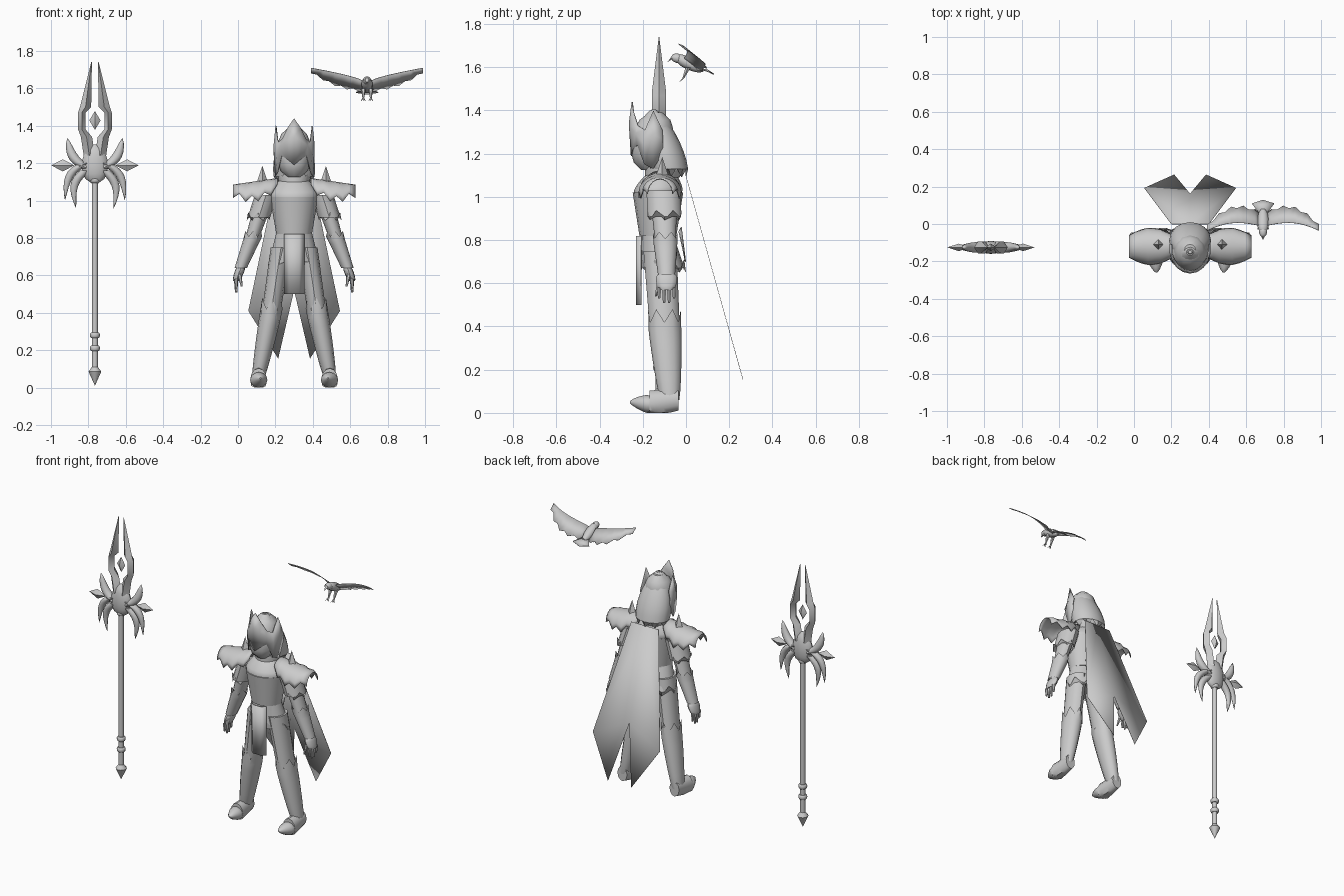
import bpy, bmesh
from math import sin, cos, pi, sqrt, radians
from mathutils import Vector

default_cube = bpy.data.objects.get("Cube")
if default_cube:
    bpy.data.objects.remove(default_cube)

grey = (.6, .6, .6, 1)
material = bpy.data.materials.new("plain grey")
material.use_nodes = True
material.diffuse_color = grey
material.node_tree.nodes["Principled BSDF"].inputs["Base Color"].default_value = grey

# Centres of the three groups
man = Vector((.3, -.12, 0))
spear = Vector((-.765, -.125, 0))
bird = Vector((.69, 0, 1.62))


def finish(name, place, bm, angle=40):
    """Make the object; a part lying on one side of its group is mirrored."""
    bmesh.ops.remove_doubles(bm, verts=bm.verts, dist=.0005)
    bmesh.ops.recalc_face_normals(bm, faces=bm.faces)
    one_sided = min(vert.co.x for vert in bm.verts) > -.0001
    mesh = bpy.data.meshes.new(name)
    bm.to_mesh(mesh)
    bm.free()
    mesh.materials.append(material)
    part = bpy.data.objects.new(name, mesh)
    part.location = place
    bpy.context.collection.objects.link(part)
    bpy.ops.object.select_all(action='DESELECT')
    part.select_set(True)
    bpy.context.view_layer.objects.active = part
    bpy.ops.object.shade_smooth_by_angle(angle=radians(angle))
    if one_sided:
        part.modifiers.new("other side", 'MIRROR')
    return part


def skin(bm, rows):
    for low, high in zip(rows, rows[1:]):
        for i in range(len(low) - 1):
            bm.faces.new((low[i], low[i + 1], high[i + 1], high[i]))


def sheet(name, place, rows, thick=.005):
    bm = bmesh.new()
    skin(bm, [[bm.verts.new(point) for point in row] for row in rows])
    part = finish(name, place, bm)
    part.modifiers.new("thickness", 'SOLIDIFY').thickness = thick


def loft(name, place, rings, sides=12, along_y=False, jag=0):
    """Skin elliptic rings (centre, width, depth); jag zigzags the open last ring."""
    bm = bmesh.new()
    rows = []
    for centre, width, depth in rings:
        row = []
        for i in range(sides):
            across, over = width * cos(2 * pi * i / sides), depth * sin(2 * pi * i / sides)
            point = centre + Vector((across, 0, over) if along_y else (across, over, 0))
            if jag and centre is rings[-1][0]:
                point.z += jag * (i % 2)
            if point.z + place.z < 0:
                point.z = 0
            row.append(bm.verts.new(point))
        rows.append(row + row[:1])
    skin(bm, rows)
    if not jag:
        bm.faces.new(rows[0][:-1])
        bm.faces.new(rows[-1][:-1])
    finish(name, place, bm)


def limb(name, place, start, end, thick, thin, bulge=0, flat=1, bend=(0, 0, 0), sides=12, jag=0):
    """Tapering, swelling and bending tube from start to end."""
    start, end, bend = Vector(start), Vector(end), Vector(bend)
    run = end - start
    rings = []
    steps = 8
    for i in range(steps + 1):
        t = i / steps
        swell = max(sin(pi * t), 0)
        radius = thick + (thin - thick) * t + bulge * sqrt(swell)
        rings.append((start + run * t + bend * swell, radius, radius * flat))
    loft(name, place, rings, sides, abs(run.y) > abs(run.z), jag)


def gem(name, place, x, z, width, height):
    loft(name, place, [(Vector((x, 0, z + height * k)), width * (1 - abs(k)), .02 * (1 - abs(k)))
                       for k in (-1, 0, 1)], sides=4)


# Torso, coat and neck
waist = Vector((0, -.01, .82))
breast = Vector((0, -.01, 1.02))
throat = Vector((0, .01, 1.13))
limb("hips", man, (0, 0, .68), waist, .115, .095, flat=.8, sides=16)
limb("chest", man, waist, breast, .095, .13, flat=.9, sides=16)
limb("upper_back", man, breast, throat, .13, .045, bulge=.02, flat=.85, sides=16)
limb("neck", man, throat, (0, 0, 1.2), .045, .045)
limb("coat_skirt", man, waist, (0, .015, .65), .097, .14, flat=.75, sides=16, jag=.06)
limb("collar", man, (0, .01, 1.09), (0, .02, 1.13), .08, .09, sides=16, jag=.04)
sheet("front_tabard", man, [[(.055 * u, .03 * u * u - .12, z) for u in (-1, -.5, .5, 1)] for z in (.82, .5)])
sheet("coat_tail", man, [[(0, .1, .86), (.07, .09, .84)], [(0, .12, .7), (.04, .11, .75)]])

# Split cape: falls backwards in a flat slope
cape_rows = [(0, 1.1), (.1, 1.1)], [(0, .52), (.245, .41)], [(0, .52), (.085, .155)]
sheet("cape", man, [[(x, .12 + .28 * (1.1 - z), z) for x, z in row] for row in cape_rows], thick=.002)

# Head, hair and helmet
limb("head", man, (0, -.05, 1.125), (0, -.02, 1.39), .035, .03, bulge=.06, flat=1.05)
limb("nose", man, (0, -.1, 1.25), (0, -.11, 1.18), .008, .016, sides=6)
limb("hair", man, (0, -.03, 1.405), (0, .05, 1.09), .01, .085, bulge=.055, flat=.82, sides=16, jag=.045)
limb("helmet_cap", man, (0, -.04, 1.24), (0, -.03, 1.4), .1, .02, bulge=.02, flat=.85)
tops = (1.44, 1.39, 1.33, 1.31, 1.4, 1.31)
hems = (1.19, 1.22, 1.24, 1.15, 1.13, 1.2)


def helmet_row(blend, reach):
    row = []
    for i, (top, hem) in enumerate(zip(tops, hems)):
        turn = radians(20 * i)
        row.append((.112 * reach * sin(turn), -.01 - .135 * reach * cos(turn), hem + (top - hem) * blend))
    return row


sheet("helmet", man, [helmet_row(0, .93), helmet_row(.6, 1), helmet_row(1, .9)])

# Legs and pointed boots
hip = Vector((.07, 0, .75))
knee = Vector((.12, .02, .42))
ankle = Vector((.19, .045, .06))
instep = Vector((.19, -.05, .04))
limb("thighs", man, hip, knee, .055, .05, flat=1.4)
limb("shin_guards", man, ankle, knee, .034, .058, bulge=.005, flat=1.3, jag=.06)
limb("heels", man, ankle + Vector((0, .04, 0)), instep, .035, .045, flat=1.4)
limb("toes", man, instep, (.18, -.14, .05), .045, .004, bulge=.01, flat=.9)

# Arms, sleeves and bracers
shoulder = Vector((.15, .015, 1.03))
elbow = Vector((.23, .025, .78))
wrist = Vector((.285, .03, .64))
limb("upper_arms", man, shoulder, elbow, .05, .036, flat=1.3)
limb("forearms", man, elbow, wrist, .036, .025, flat=1.2)
limb("sleeves", man, shoulder, shoulder.lerp(elbow, .55), .06, .06, flat=1.3, jag=.045)
limb("bracers", man, wrist, wrist.lerp(elbow, 1.2), .033, .048, flat=1.2, jag=.03)

# Hands
knuckles = Vector((.31, .03, .57))
limb("palms", man, wrist, knuckles, .022, .016, bulge=.006, flat=1.9)
for i, finger in enumerate(("index", "middle", "ring", "little")):
    root = knuckles + Vector((0, .023 * (i - 1.5), .01))
    length = .05 + .025 * sin(pi * i / 3)
    limb(finger + "_fingers", man, root, root - Vector((0, 0, length)), .012, .006, sides=6)
limb("thumbs", man, (.295, 0, .62), (.28, -.02, .54), .014, .005, sides=6)

# Shoulder plates: arched saddles with a jagged hem, each with a spike
saddle = []
for i in range(8):
    swell = sin(pi * i / 7)
    drop, reach = .035 + .04 * swell + .035 * (i % 2), .06 + .04 * swell
    arch = [pi * k / 10 for k in range(11)]
    saddle.append([(.09 + .034 * i, reach * cos(turn), 1.12 - .005 * i - drop * (1 - sin(turn))) for turn in arch])
sheet("shoulder_plates", man, saddle)
limb("shoulder_spikes", man, (.17, .01, 1.09), (.17, .01, 1.185), .032, 0, sides=4)

# Spear shaft and pommel
limb("shaft", spear, (0, 0, .1), (0, 0, 1.12), .016, .016)
limb("pommel_tip", spear, (0, 0, .01), (0, 0, .085), 0, .034)
limb("pommel_neck", spear, (0, 0, .085), (0, 0, .11), .034, .016)
for name, height in ("lower", .21), ("middle", .28), ("upper", 1.11):
    limb(name + "_collar", spear, (0, 0, height - .015), (0, 0, height + .015), .02, .02, bulge=.007)

# Spear guard with horns and claws
limb("guard_core", spear, (0, 0, 1.09), (0, 0, 1.3), .015, .005, bulge=.06, flat=.5)
limb("upper_horns", spear, (.04, 0, 1.17), (.147, 0, 1.335), .03, 0, bulge=.015, flat=.8, bend=(.02, 0, -.02))
limb("outer_claws", spear, (.05, 0, 1.2), (.16, 0, 1), .035, 0, bulge=.006, flat=.8, bend=(.03, 0, .03))
limb("inner_claws", spear, (.05, 0, 1.16), (.1, 0, .957), .03, 0, bulge=.006, flat=.8, bend=(.035, 0, .02))
gem("guard_gems", spear, .172, 1.188, .062, .032)
gem("blade_gem", spear, 0, 1.428, .03, .05)

# Twin blades around the floating gem
edges = (.03, 1.24, .03), (.045, 1.34, .03), (.07, 1.38, .02), (.07, 1.47, .02), (.05, 1.5, .03), (.018, 1.74, .002)
loft("blades", spear, [(Vector((x, 0, z)), width, min(.032, (1.75 - z) / 8)) for x, z, width in edges], sides=4)

# Bird body, head and tail
limb("bird_body", bird, (0, -.04, .02), (0, .08, -.03), .018, .01, bulge=.016)
limb("bird_head", bird, (0, -.03, .02), (0, -.065, .025), .02, .012, bulge=.005)
limb("beak", bird, (0, -.065, .025), (0, -.085, .005), .01, 0, sides=6)
sheet("bird_tail", bird, [[(0, .05, -.02), (.015, .05, -.02)], [(0, .1, -.03), (.06, .11, -.04)],
                          [(0, .13, -.05), (.03, .12, -.045)]])

# Bird wings: raised front edge, feathered rear edge
front_edge, rear_edge = [], []
for i in range(10):
    t = i / 9
    chord = .06 + .035 * sin(pi * t) - .04 * t + .015 * (i % 2)
    front = Vector((.01 + .29 * t, .02 * sin(pi * t) - .01 - .025 * t ** 3, .015 + .075 * t ** .7))
    front_edge.append(front)
    rear_edge.append(front + Vector((0, chord, -.8 * chord)))
sheet("wings", bird, [front_edge, rear_edge], thick=.003)

# Bird legs and talons
foot = Vector((.02, -.012, -.07))
limb("bird_legs", bird, (.02, .01, -.02), foot, .014, .005, sides=6)
for name, spread in ("inner", -.012), ("middle", 0), ("outer", .012):
    limb(name + "_talons", bird, foot, foot + Vector((spread, -.018, -.018)), .005, .001, sides=5)
